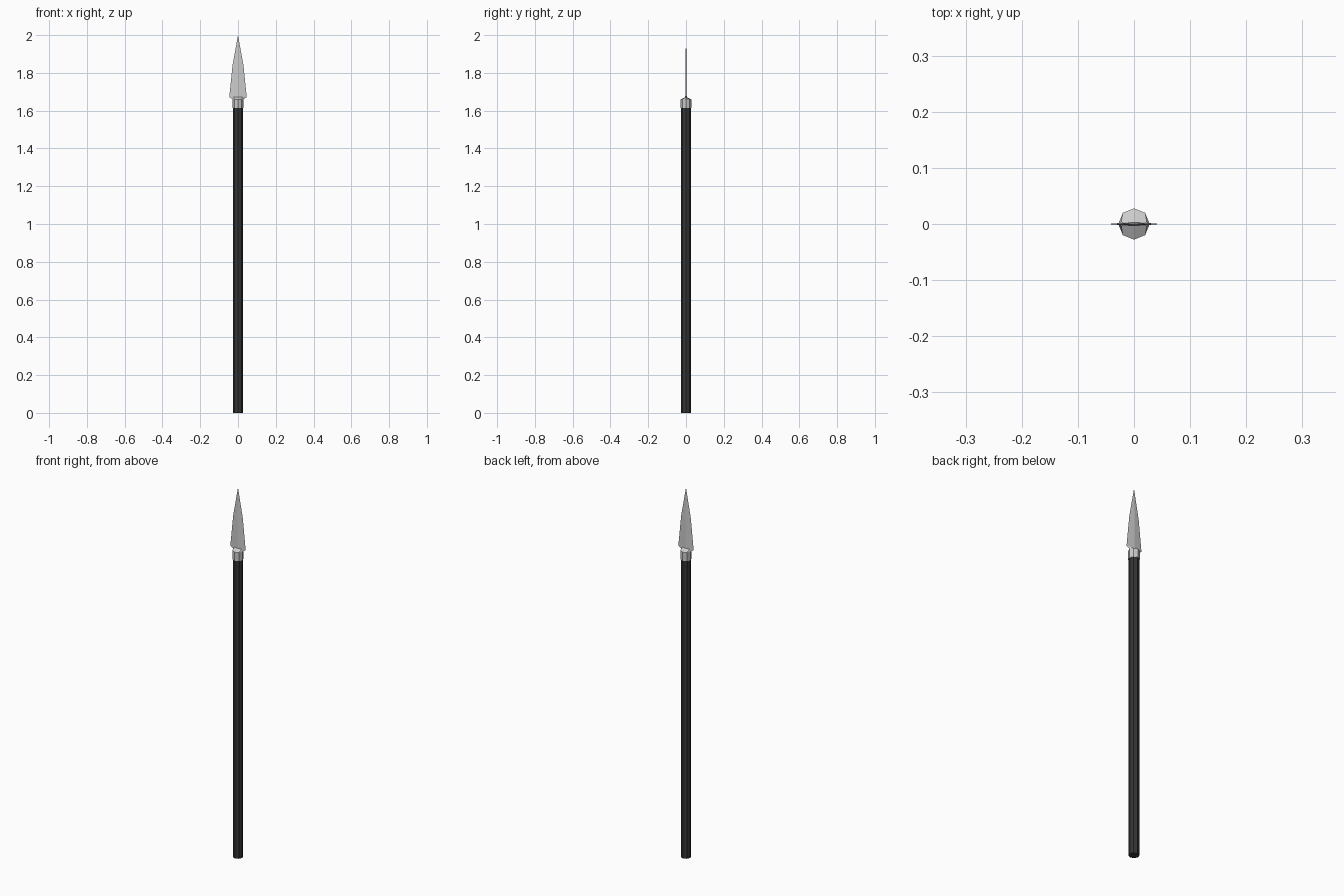
import bpy, bmesh
from math import cos, sin, pi

if "Cube" in bpy.data.objects:
    bpy.data.objects.remove(bpy.data.objects["Cube"])

SIDES = 8


def ring(rx, ry, z):
    return [(rx * cos(2 * pi * i / SIDES), ry * sin(2 * pi * i / SIDES), z)
            for i in range(SIDES)]


def flat_ring(w, t, z):
    # thin diamond section with the same vertex count as the octagon
    pts = []
    for i in range(SIDES):
        u = 1 - (i % 4) / 2
        if i >= 4:
            u = -u
        s = 1 if 0 < i < 4 else -1 if i > 4 else 0
        pts.append((w * u, s * t * (1 - abs(u)), z))
    return pts


def loft(name, rings, tip=None, material=None):
    bm = bmesh.new()
    loops = [[bm.verts.new(p) for p in r] for r in rings]
    bm.faces.new(loops[0][::-1])
    for a, b in zip(loops, loops[1:]):
        for i in range(len(a)):
            j = (i + 1) % len(a)
            bm.faces.new((a[i], a[j], b[j], b[i]))
    last = loops[-1]
    if tip:
        v = bm.verts.new(tip)
        for i in range(len(last)):
            bm.faces.new((last[i], last[(i + 1) % len(last)], v))
    else:
        bm.faces.new(last)
    bmesh.ops.recalc_face_normals(bm, faces=bm.faces)
    mesh = bpy.data.meshes.new(name)
    bm.to_mesh(mesh)
    bm.free()
    if material:
        mesh.materials.append(material)
    ob = bpy.data.objects.new(name, mesh)
    bpy.context.collection.objects.link(ob)
    return ob


dark = bpy.data.materials.new("dark_wood")
dark.diffuse_color = (0.035, 0.035, 0.035, 1)
dark.use_nodes = True
dark.node_tree.nodes["Principled BSDF"].inputs["Base Color"].default_value = dark.diffuse_color

# Octagonal shaft
loft("shaft", [ring(0.026, 0.026, 0), ring(0.026, 0.026, 1.615)], material=dark)

# Socket, flaring sideways into a thin leaf blade
loft("spearhead", [
    ring(0.028, 0.028, 1.613),
    ring(0.028, 0.028, 1.66),
    flat_ring(0.046, 0.004, 1.672),
    flat_ring(0.029, 0.003, 1.84),
], tip=(0, 0, 2.0))
